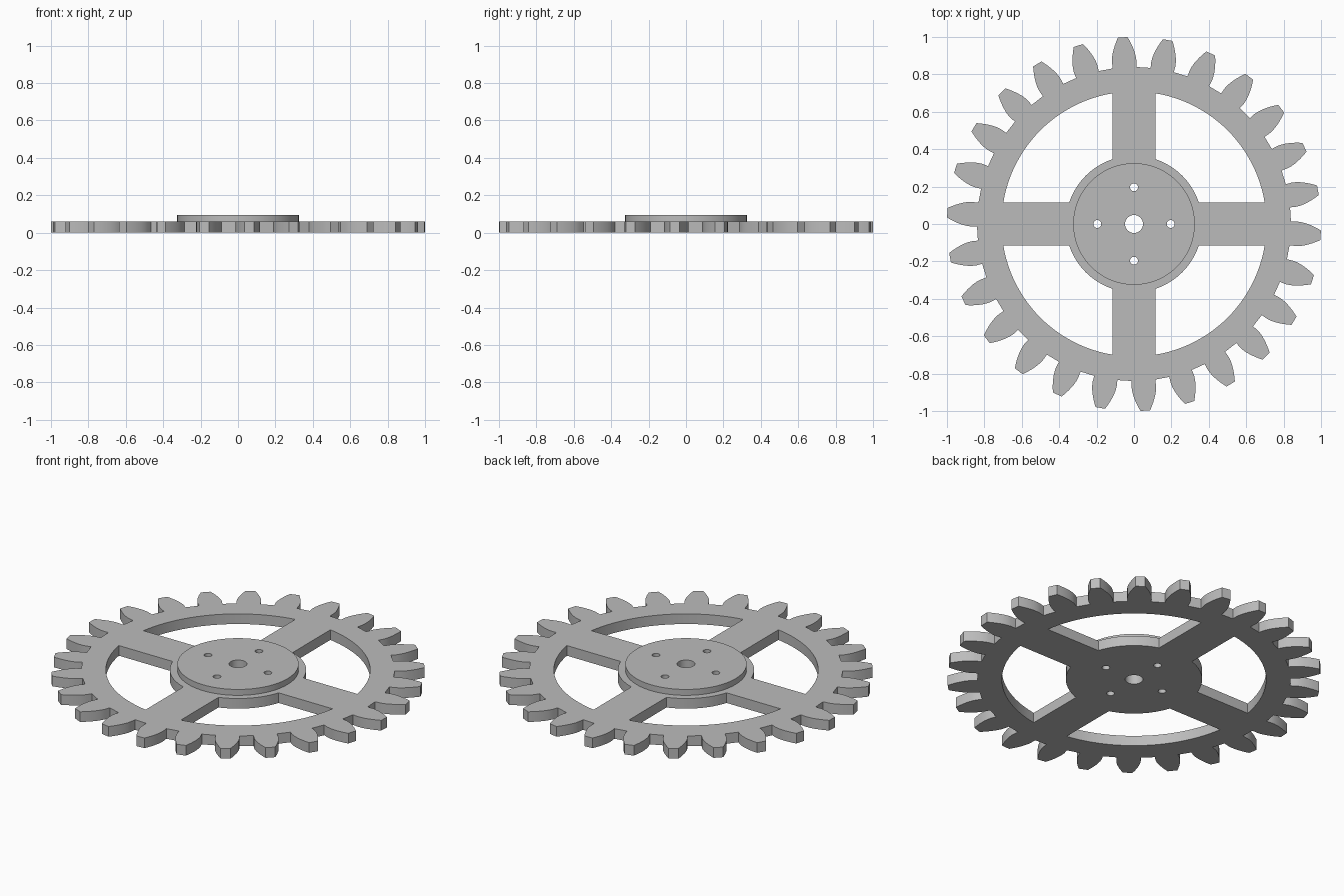
import bpy, bmesh
from math import sin, cos, tan, pi, acos, asin, sqrt, radians

cube = bpy.data.objects.get("Cube")
if cube:
    bpy.data.objects.remove(cube, do_unlink=True)

TEETH = 26
MODULE = 2 / (TEETH + 2)
PITCH_R = MODULE * TEETH / 2
ROOT_R = PITCH_R - 1.25 * MODULE
BASE_R = PITCH_R * cos(radians(20))
PHASE = -pi / TEETH / 2
RIM_R, HUB_R, DISC_R, SPOKE = 0.708, 0.365, 0.325, 0.115
WHEEL_TOP, DISC_TOP = 0.06, 0.095

grey = bpy.data.materials.new("grey metal")
grey.use_nodes = True
grey.diffuse_color = (0.5, 0.5, 0.5, 1)
grey.node_tree.nodes["Principled BSDF"].inputs["Base Color"].default_value = grey.diffuse_color


def polar(r, a):
    return (r * cos(a), r * sin(a))


def arc(r, start, end, n):
    return [polar(r, start + (end - start) * i / n) for i in range(n + 1)]


def circle(r, n, x=0, y=0):
    return [(x + px, y + py) for px, py in arc(r, 0, 2 * pi, n)[:-1]]


def gear_outline():
    """Involute teeth with radial flanks below the base circle."""
    half = pi / (2 * TEETH) + tan(radians(20)) - radians(20)
    flank = [(ROOT_R, half)]
    for i in range(7):
        r = BASE_R + (1 - BASE_R) * i / 6
        a = acos(BASE_R / r)
        flank.append((r, half - tan(a) + a))
    points = []
    for t in range(TEETH):
        c = PHASE + 2 * pi * t / TEETH
        points += [polar(r, c - a) for r, a in flank]
        points += [polar(r, c + a) for r, a in reversed(flank)]
    return points


def window(quarter):
    """Opening between two spokes, hub and rim."""
    outer, inner = asin(SPOKE / RIM_R), asin(SPOKE / HUB_R)
    q = quarter * pi / 2
    return (arc(RIM_R, q + outer, q + pi / 2 - outer, 24)
            + arc(HUB_R, q + pi / 2 - inner, q + inner, 12))


def plate(name, loops, bottom, top):
    """Extrude a filled flat profile whose inner loops are holes."""
    curve = bpy.data.curves.new(name, "CURVE")
    curve.dimensions = "2D"
    curve.fill_mode = "BOTH"
    curve.extrude = (top - bottom) / 2
    for loop in loops:
        spline = curve.splines.new("POLY")
        spline.points.add(len(loop) - 1)
        for p, (x, y) in zip(spline.points, loop):
            p.co = (x, y, 0, 1)
        spline.use_cyclic_u = True
    temp = bpy.data.objects.new(name + " profile", curve)
    bpy.context.collection.objects.link(temp)
    graph = bpy.context.evaluated_depsgraph_get()
    mesh = bpy.data.meshes.new_from_object(temp.evaluated_get(graph))
    bpy.data.objects.remove(temp, do_unlink=True)
    bpy.data.curves.remove(curve)

    bm = bmesh.new()
    bm.from_mesh(mesh)
    bmesh.ops.remove_doubles(bm, verts=bm.verts, dist=1e-5)
    bmesh.ops.translate(bm, verts=bm.verts, vec=(0, 0, (top + bottom) / 2))
    bmesh.ops.recalc_face_normals(bm, faces=bm.faces)
    bm.to_mesh(mesh)
    bm.free()
    mesh.name = name
    mesh.materials.clear()
    mesh.materials.append(grey)
    obj = bpy.data.objects.new(name, mesh)
    bpy.context.collection.objects.link(obj)
    bpy.ops.object.select_all(action="DESELECT")
    obj.select_set(True)
    bpy.context.view_layer.objects.active = obj
    bpy.ops.object.shade_smooth_by_angle(angle=radians(25))
    return obj


# Axle bore and four bolt holes run through both parts
holes = [circle(0.048, 32)]
holes += [circle(0.021, 20, *polar(0.196, i * pi / 2)) for i in range(4)]

# Toothed rim, spokes and hub in one plate
plate("gear_wheel", [gear_outline()] + [window(i) for i in range(4)] + holes, 0, WHEEL_TOP)

# Raised disc on the hub
plate("hub_disc", [circle(DISC_R, 96)] + holes, WHEEL_TOP, DISC_TOP)
